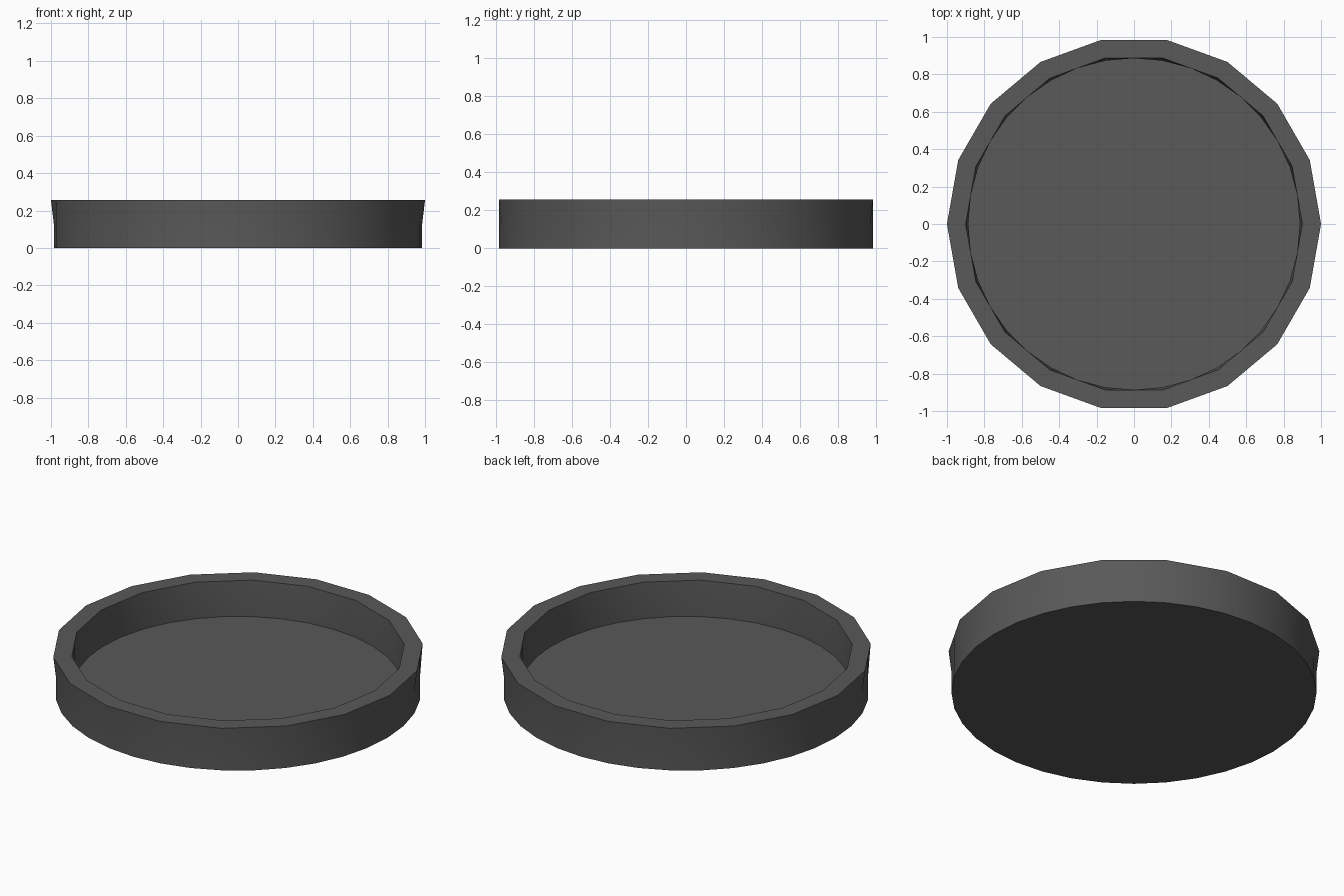
import bpy, bmesh
from math import cos, sin, pi, radians

if "Cube" in bpy.data.objects:
    bpy.data.objects.remove(bpy.data.objects["Cube"])

N = 36              # sides of the round walls; the rim has half as many
H, FLOOR = 0.257, 0.046
K = cos(pi / 18)    # apothem of the 18-sided rim

bm = bmesh.new()


def ring(r, z, rim=False):
    """36 points: a circle, or an 18-gon with edge midpoints for the rim."""
    verts = []
    for i in range(N):
        rr = r if rim and i % 2 == 0 else r * K
        a = 2 * pi * i / N
        verts.append(bm.verts.new((rr * cos(a), rr * sin(a), z)))
    return verts


# outer wall, flat rim, inner wall
rings = [
    ring(1.0, 0), ring(1.0, H / 2), ring(1.0, H, True),
    ring(0.9, H, True), ring(0.9, (H + FLOOR) / 2), ring(0.9, FLOOR),
]
for a, b in zip(rings, rings[1:]):
    for i in range(N):
        j = (i + 1) % N
        bm.faces.new((a[i], a[j], b[j], b[i]))

# underside and tray floor
bm.faces.new(rings[0][::-1])
bm.faces.new(rings[-1])
bmesh.ops.recalc_face_normals(bm, faces=bm.faces[:])

mesh = bpy.data.meshes.new("round_tray")
bm.to_mesh(mesh)
bm.free()
tray = bpy.data.objects.new("round_tray", mesh)
bpy.context.collection.objects.link(tray)

# dark grey finish
mat = bpy.data.materials.new("dark_grey")
mat.diffuse_color = (0.1, 0.1, 0.1, 1)
mat.use_nodes = True
mat.node_tree.nodes["Principled BSDF"].inputs["Base Color"].default_value = mat.diffuse_color
mesh.materials.append(mat)

# smooth walls, sharp rim edges
bpy.context.view_layer.objects.active = tray
tray.select_set(True)
bpy.ops.object.shade_smooth_by_angle(angle=radians(30))
